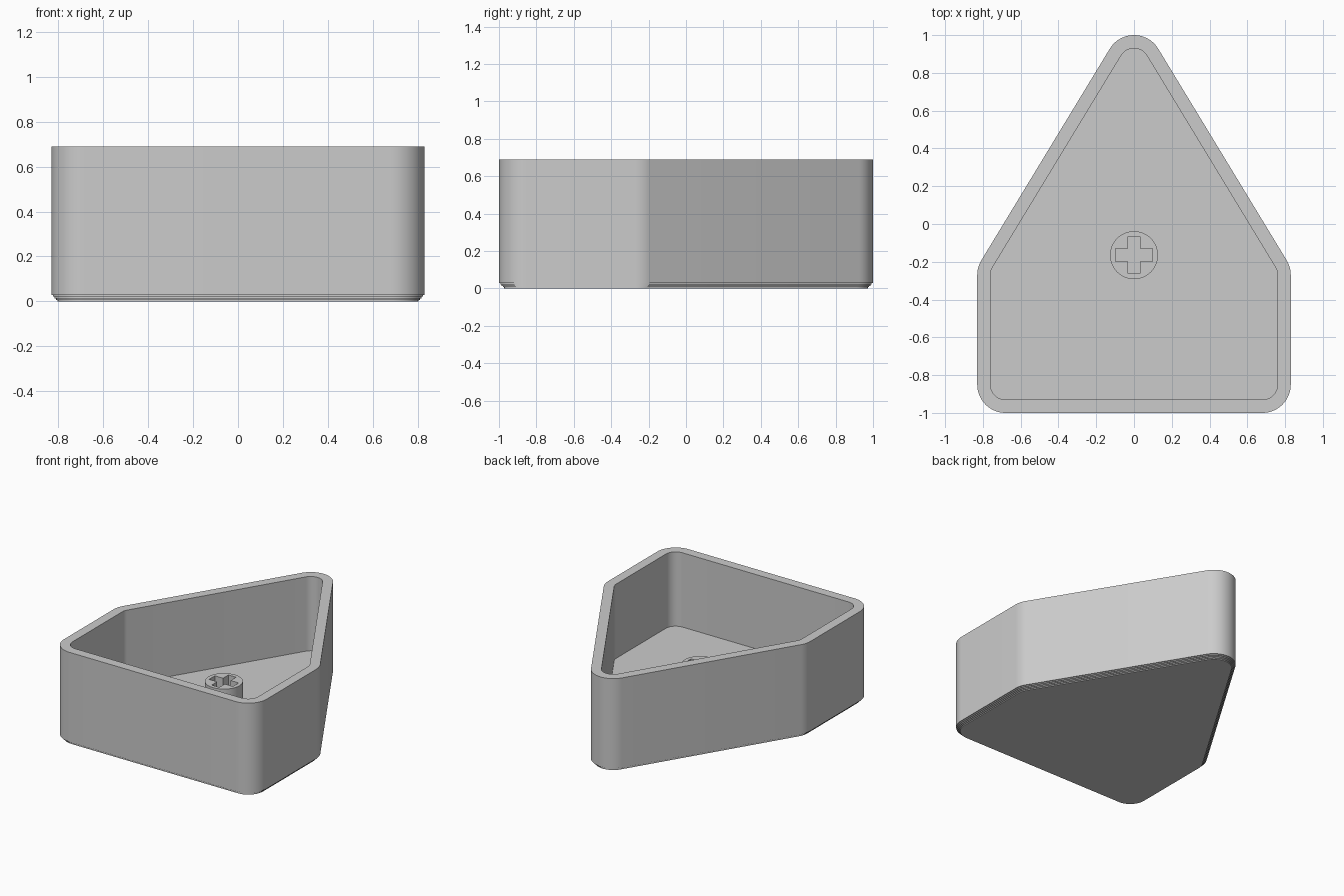
import bpy, bmesh
from math import sin, cos, atan2, radians, degrees, pi

cube = bpy.data.objects.get("Cube")
if cube:
    bpy.data.objects.remove(cube, do_unlink=True)

# One plain grey plastic
GREY = (0.6, 0.6, 0.6, 1.0)
plastic = bpy.data.materials.new("grey_plastic")
plastic.use_nodes = True
plastic.diffuse_color = GREY
plastic.node_tree.nodes["Principled BSDF"].inputs["Base Color"].default_value = GREY

HEIGHT, FLOOR = 0.69, 0.14
OUTER_R, WALL = 0.15, 0.07
STEPS, STEP = 4, 0.007

# Corner centres of the house-shaped outline
CX, FRONT_Y, SHOULDER_Y, APEX_Y = 0.68, -0.85, -0.27, 0.85
SLOPE = degrees(atan2(CX, APEX_Y - SHOULDER_Y))
CORNERS = [
    (CX, FRONT_Y, -90, 0, 16),
    (CX, SHOULDER_Y, 0, SLOPE, 6),
    (0, APEX_Y, SLOPE, 180 - SLOPE, 20),
    (-CX, SHOULDER_Y, 180 - SLOPE, 180, 6),
    (-CX, FRONT_Y, 180, 270, 16),
]


def outline(radius):
    """House outline whose corners are all rounded by radius."""
    pts = []
    for x, y, start, end, n in CORNERS:
        for i in range(n + 1):
            a = radians(start + (end - start) * i / n)
            pts.append((x + radius * cos(a), y + radius * sin(a)))
    return pts


def finish(bm, name):
    bmesh.ops.recalc_face_normals(bm, faces=bm.faces)
    mesh = bpy.data.meshes.new(name)
    bm.to_mesh(mesh)
    bm.free()
    mesh.materials.append(plastic)
    obj = bpy.data.objects.new(name, mesh)
    bpy.context.collection.objects.link(obj)
    bpy.ops.object.select_all(action="DESELECT")
    obj.select_set(True)
    bpy.context.view_layer.objects.active = obj
    bpy.ops.object.shade_smooth_by_angle(angle=radians(30))
    return obj


# Tray: stepped bottom edge, outer wall, rim, inner wall, floor
levels = []
for i in range(STEPS):
    r = OUTER_R - STEP * (STEPS - i)
    levels += [(r, STEP * i), (r, STEP * (i + 1))]
levels += [(OUTER_R, STEP * STEPS), (OUTER_R, HEIGHT),
           (OUTER_R - WALL, HEIGHT), (OUTER_R - WALL, FLOOR)]

bm = bmesh.new()
rings = [[bm.verts.new((x, y, z)) for x, y in outline(r)] for r, z in levels]
for low, high in zip(rings, rings[1:]):
    for i in range(len(low)):
        j = (i + 1) % len(low)
        bm.faces.new((low[i], low[j], high[j], high[i]))
bm.faces.new(rings[0])
bm.faces.new(rings[-1])
finish(bm, "tray")

# Round stem with a cross-shaped socket, sunk slightly into the floor
STEM_Y, STEM_R, STEM_TOP, STEM_BASE = -0.165, 0.127, 0.34, 0.12
ARM, HALF_X, HALF_Y = 0.098, 0.031, 0.034
circle = [(STEM_R * cos(2 * pi * i / 48), STEM_R * sin(2 * pi * i / 48))
          for i in range(48)]
cross = []
for sx, sy in ((1, 1), (-1, 1), (-1, -1), (1, -1)):
    corner = [(sx * ARM, sy * HALF_Y), (sx * HALF_X, sy * HALF_Y),
              (sx * HALF_X, sy * ARM)]
    cross += corner if sx * sy > 0 else corner[::-1]

bm = bmesh.new()
edges = []
for loop in (circle, cross):
    vs = [bm.verts.new((x, y + STEM_Y, STEM_BASE)) for x, y in loop]
    edges += [bm.edges.new((vs[i - 1], vs[i])) for i in range(len(vs))]
bmesh.ops.triangle_fill(bm, edges=edges, use_beauty=True, normal=(0, 0, 1))
top = bmesh.ops.extrude_face_region(bm, geom=bm.faces[:], use_keep_orig=True)["geom"]
bmesh.ops.translate(bm, vec=(0, 0, STEM_TOP - STEM_BASE),
                    verts=[g for g in top if isinstance(g, bmesh.types.BMVert)])
finish(bm, "cross_socket_stem")
